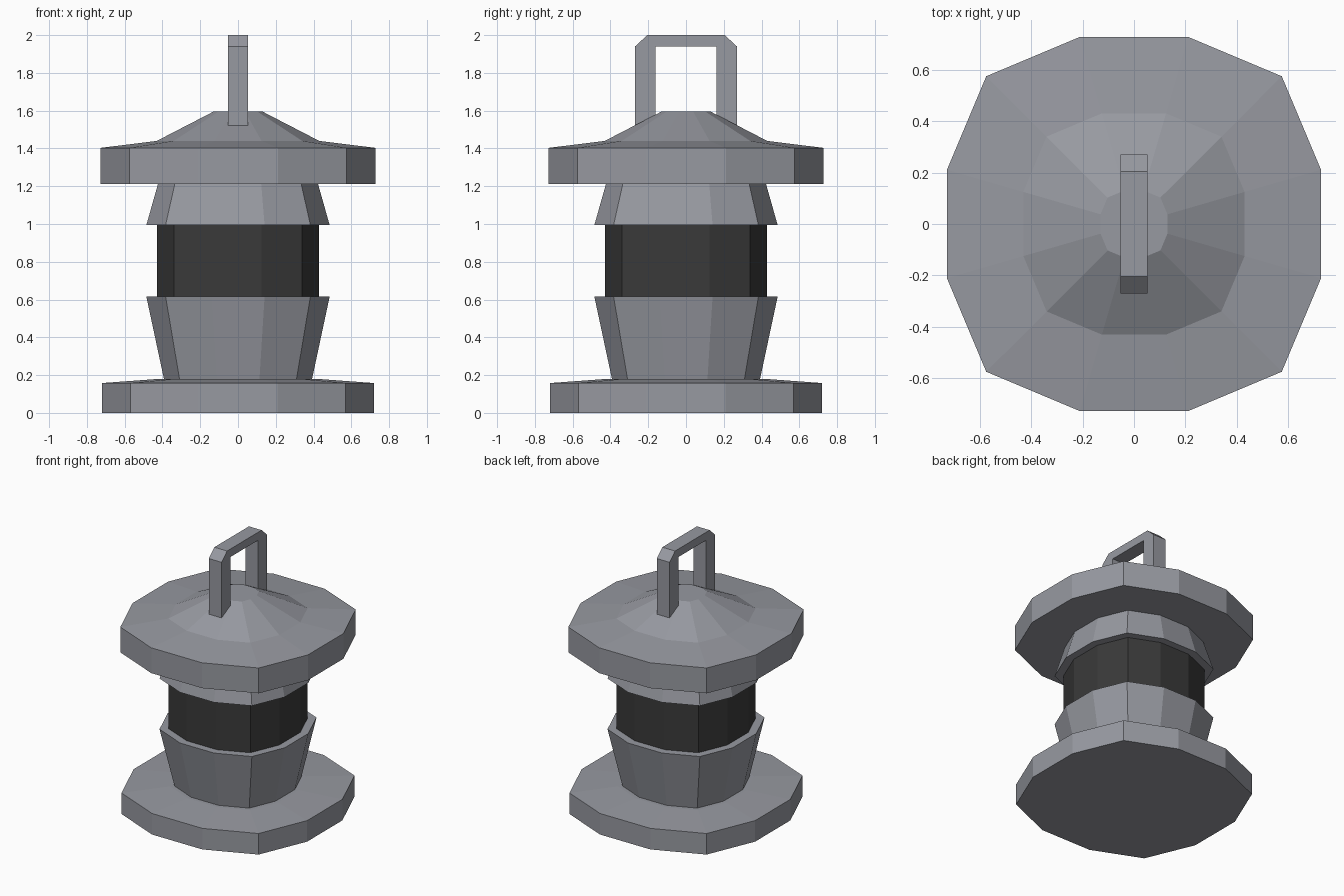
import bpy, bmesh

if "Cube" in bpy.data.objects:
    bpy.data.objects.remove(bpy.data.objects["Cube"])


def material(name, rgb):
    m = bpy.data.materials.new(name)
    m.diffuse_color = (*rgb, 1)
    m.use_nodes = True
    m.node_tree.nodes["Principled BSDF"].inputs["Base Color"].default_value = m.diffuse_color
    return m


metal = material("grey metal", (0.31, 0.32, 0.355))
dark = material("dark glass", (0.042, 0.042, 0.042))


def finish(name, bm, mat):
    bmesh.ops.recalc_face_normals(bm, faces=bm.faces[:])
    me = bpy.data.meshes.new(name)
    bm.to_mesh(me)
    bm.free()
    me.materials.append(mat)
    ob = bpy.data.objects.new(name, me)
    bpy.context.collection.objects.link(ob)
    return ob


def ring(h):
    # twelve-sided outline with half width h, three corners per quadrant
    pts = []
    x, y = 1, 0
    for _ in range(4):
        for a, b in ((1, -0.29), (1, 0.29), (0.79, 0.79)):
            pts.append((h * (a * x - b * y), h * (a * y + b * x)))
        x, y = -y, x
    return pts


def stack(name, profile, mat):
    # solid made of rings: profile is (half width, height)
    bm = bmesh.new()
    rings = [[bm.verts.new((x, y, z)) for x, y in ring(h)] for h, z in profile]
    for lo, hi in zip(rings, rings[1:]):
        for i in range(12):
            j = (i + 1) % 12
            bm.faces.new((lo[i], lo[j], hi[j], hi[i]))
    bm.faces.new(rings[0][::-1])
    bm.faces.new(rings[-1])
    return finish(name, bm, mat)


# Body of the lantern
stack("base", [(0.72, 0), (0.72, 0.158), (0.42, 0.18)], metal)
stack("lower_collar", [(0.39, 0.17), (0.485, 0.615)], metal)
stack("glass", [(0.43, 0.60), (0.43, 1.01)], dark)
stack("upper_collar", [(0.485, 0.995), (0.42, 1.225)], metal)
stack("cap", [(0.727, 1.213), (0.727, 1.403), (0.43, 1.44), (0.13, 1.595)], metal)

# Handle: half outline mirrored over y, extruded along x
outer = [(0.27, 1.52), (0.27, 1.94), (0.205, 2.0)]
inner = [(0.162, 1.94), (0.162, 1.52)]
outline = (outer[:] + [(-y, z) for y, z in outer[::-1]]
           + [(-y, z) for y, z in inner[::-1]] + inner)
bm = bmesh.new()
face = bm.faces.new([bm.verts.new((-0.053, y, z)) for y, z in outline])
res = bmesh.ops.extrude_face_region(bm, geom=[face])
for v in res["geom"]:
    if isinstance(v, bmesh.types.BMVert):
        v.co.x = 0.053
finish("handle", bm, metal)
